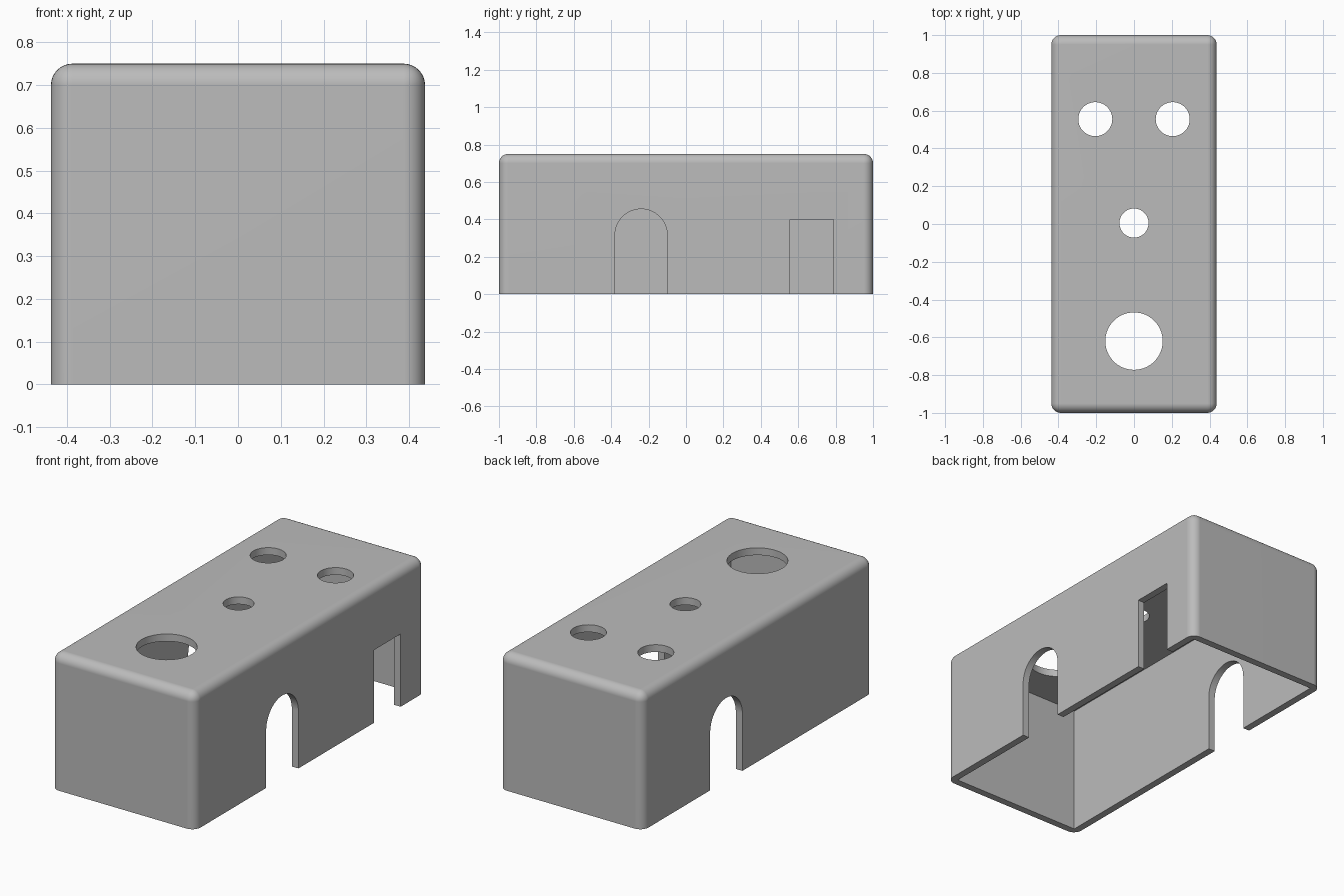
import bpy, bmesh, math
from mathutils import Matrix, Vector

if "Cube" in bpy.data.objects:
    bpy.data.objects.remove(bpy.data.objects["Cube"])

LENGTH, WIDTH, HEIGHT = 2.0, 0.875, 0.75
WALL, ROUND = 0.04, 0.05

grey = bpy.data.materials.new("plain grey")
grey.use_nodes = True
colour = (0.5, 0.5, 0.5, 1)
grey.diffuse_color = colour
grey.node_tree.nodes["Principled BSDF"].inputs["Base Color"].default_value = colour


def make_object(name, bm):
    bmesh.ops.recalc_face_normals(bm, faces=bm.faces)
    mesh = bpy.data.meshes.new(name)
    bm.to_mesh(mesh)
    bm.free()
    mesh.materials.append(grey)
    obj = bpy.data.objects.new(name, mesh)
    bpy.context.collection.objects.link(obj)
    return obj


def box(size, centre):
    bm = bmesh.new()
    place = Matrix.Translation(centre) @ Matrix.Diagonal((*size, 1))
    bmesh.ops.create_cube(bm, size=1, matrix=place)
    return bm


def cut(target, name, bm):
    """Subtract a temporary cutter from the target."""
    cutter = make_object(name, bm)
    cutter.hide_render = True
    mod = target.modifiers.new(name, 'BOOLEAN')
    mod.operation, mod.solver, mod.object = 'DIFFERENCE', 'EXACT', cutter
    bpy.ops.object.modifier_apply(modifier=name)
    bpy.data.objects.remove(cutter)


def arch(side, y, radius, spring):
    """Arched doorway prism through one long wall."""
    outline = [(y - radius, -0.1), (y + radius, -0.1)]
    steps = 32
    for i in range(steps + 1):
        a = math.pi * i / steps
        outline.append((y + radius * math.cos(a), spring + radius * math.sin(a)))
    bm = bmesh.new()
    x = side * WIDTH / 2
    face = bm.faces.new([bm.verts.new((x - 0.1, py, pz)) for py, pz in outline])
    new = bmesh.ops.extrude_face_region(bm, geom=[face])["geom"]
    verts = [v for v in new if isinstance(v, bmesh.types.BMVert)]
    bmesh.ops.translate(bm, vec=Vector((0.2, 0, 0)), verts=verts)
    return bm


# Outer body, rounded everywhere except along the open bottom rim
bm = box((WIDTH, LENGTH, HEIGHT), (0, 0, HEIGHT / 2))
edges = [e for e in bm.edges if any(v.co.z > 0.1 for v in e.verts)]
bmesh.ops.bevel(bm, geom=edges, offset=ROUND, segments=8, profile=0.5,
                affect='EDGES', clamp_overlap=True)
shell = make_object("enclosure_shell", bm)
bpy.context.view_layer.objects.active = shell
shell.select_set(True)

# Hollow interior, open at the bottom
depth = HEIGHT - WALL + 0.1
cut(shell, "cavity", box((WIDTH - 2 * WALL, LENGTH - 2 * WALL, depth),
                         (0, 0, depth / 2 - 0.1)))

# Round holes through the top
for x, y, radius in [(-0.205, 0.555, 0.09), (0.205, 0.555, 0.09),
                     (0, 0.005, 0.077), (0, -0.62, 0.152)]:
    bm = bmesh.new()
    bmesh.ops.create_cone(bm, cap_ends=True, segments=64, radius1=radius,
                          radius2=radius, depth=0.3,
                          matrix=Matrix.Translation((x, y, HEIGHT)))
    cut(shell, "top_hole", bm)

# Arched openings in both long walls and a square one on the left wall
cut(shell, "left_arch", arch(1, -0.24, 0.14, 0.315))
cut(shell, "right_arch", arch(-1, 0.275, 0.14, 0.315))
cut(shell, "square_opening", box((0.2, 0.232, 0.5), (WIDTH / 2, 0.672, 0.15)))

# Smooth rounded edges, flat walls
bpy.ops.object.shade_smooth_by_angle(angle=math.radians(30))
normals = shell.modifiers.new("flat_walls", 'WEIGHTED_NORMAL')
normals.keep_sharp = True
